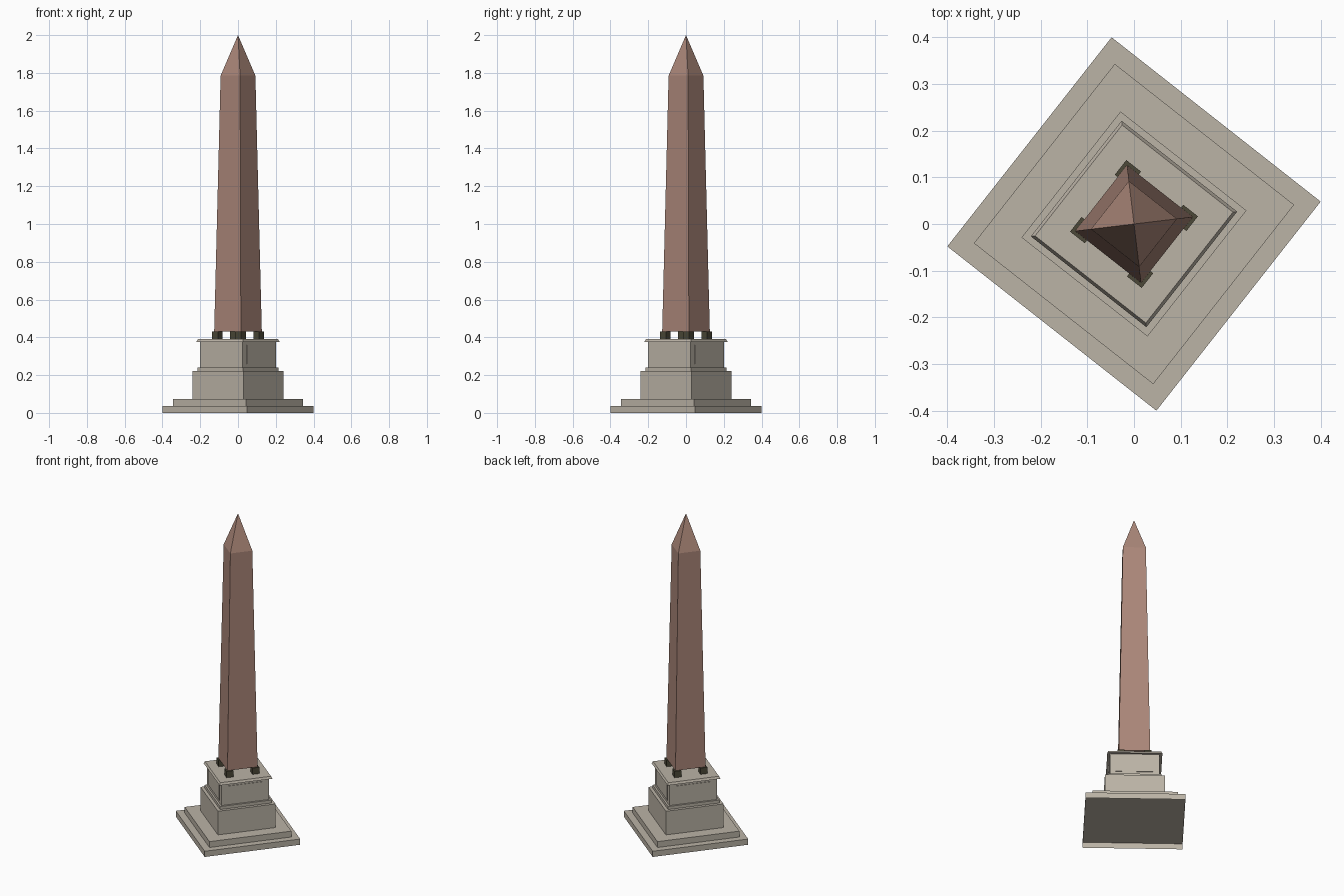
import bpy, bmesh, math
from mathutils import Matrix

if "Cube" in bpy.data.objects:
    bpy.data.objects.remove(bpy.data.objects["Cube"])

TURN = Matrix.Rotation(math.atan2(0.048, 0.4) - math.pi / 4, 4, 'Z')
K = 0.7126  # corner reach along x -> half side of the turned square


def srgb(*c):
    lin = [((v / 255 + 0.055) / 1.055) ** 2.4 for v in c]
    return (*lin, 1.0)


def material(name, *c):
    m = bpy.data.materials.new(name)
    m.diffuse_color = srgb(*c)
    m.use_nodes = True
    m.node_tree.nodes["Principled BSDF"].inputs["Base Color"].default_value = m.diffuse_color
    return m


STONE = material("grey_stone", 187, 179, 166)
GRANITE = material("red_granite", 170, 134, 120)
BRONZE = material("dark_bronze", 76, 73, 56)


def finish(name, bm, mat):
    bm.transform(TURN)
    mesh = bpy.data.meshes.new(name)
    bm.to_mesh(mesh)
    bm.free()
    mesh.materials.append(mat)
    ob = bpy.data.objects.new(name, mesh)
    bpy.context.collection.objects.link(ob)
    return ob


def square_stack(name, profile, mat, closed=False):
    """Square rings (reach, z) joined from bottom to top; reach 0 is a point."""
    bm = bmesh.new()
    rings = []
    for w, z in profile:
        h = w * K
        corners = [(0, 0)] if w == 0 else [(-h, -h), (h, -h), (h, h), (-h, h)]
        rings.append([bm.verts.new((x, y, z)) for x, y in corners])
    for a, b in zip(rings, rings[1:]):
        for i in range(4):
            j = (i + 1) % 4
            bm.faces.new([a[i], a[j], b[0]] if len(b) == 1 else [a[i], a[j], b[j], b[i]])
    if closed:
        bm.faces.new(rings[0][::-1])
    if len(rings[-1]) == 4:
        bm.faces.new(rings[-1])
    return finish(name, bm, mat)


def box(name, lo, hi, mat, spin=0.0):
    bm = bmesh.new()
    bmesh.ops.create_cube(bm, size=1)
    for v in bm.verts:
        v.co = [(l + h) / 2 + c * (h - l) for l, h, c in zip(lo, hi, v.co)]
    bm.transform(Matrix.Rotation(spin, 4, 'Z'))
    return finish(name, bm, mat)


# Stepped base and pedestal, each course open underneath
square_stack("lower_step", [(0.40, 0), (0.40, 0.036)], STONE)
square_stack("upper_step", [(0.343, 0.036), (0.343, 0.073)], STONE)
square_stack("pedestal_block", [(0.241, 0.073), (0.241, 0.222)], STONE)
square_stack("pedestal_ledge", [(0.215, 0.222), (0.215, 0.241)], STONE)
square_stack("pedestal_die", [(0.20, 0.241), (0.20, 0.376)], STONE)
square_stack("cornice", [(0.221, 0.376), (0.212, 0.39)], STONE, closed=True)

# Raised panels on the die and bronze feet under the shaft corners
side = 0.20 * K
foot = 0.137 * K
for i in range(4):
    spin = i * math.pi / 2
    box(f"panel_{i + 1}", (-0.11, -side - 0.003, 0.26), (0.11, -side + 0.003, 0.36), STONE, spin)
    box(f"foot_{i + 1}", (foot - 0.04, foot - 0.04, 0.39), (foot, foot, 0.43), BRONZE, spin)

# Tapered shaft with pointed cap
square_stack("shaft", [(0.126, 0.43), (0.092, 1.785), (0, 2.0)], GRANITE, closed=True)
